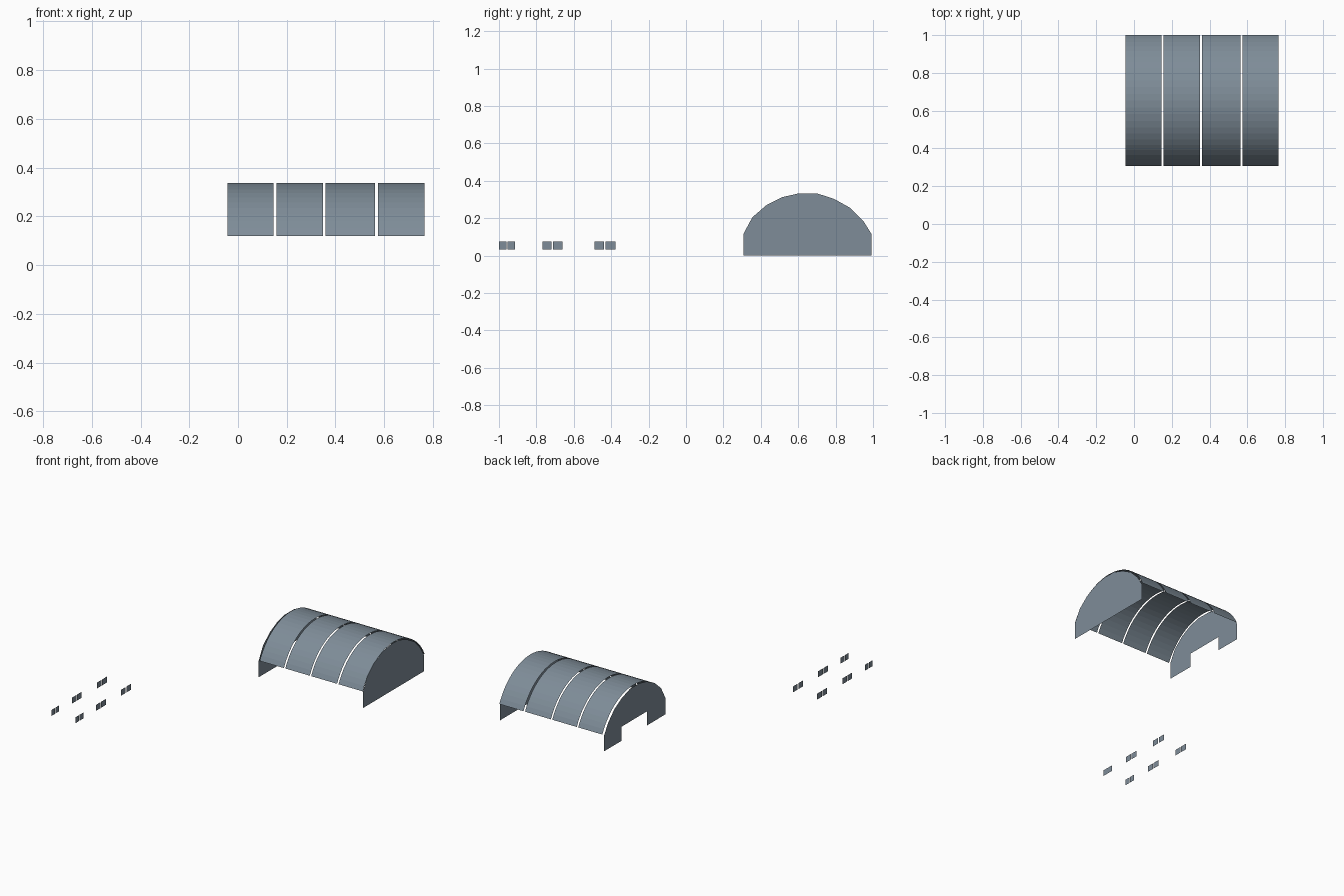
import bpy, math

if "Cube" in bpy.data.objects:
    bpy.data.objects.remove(bpy.data.objects["Cube"])

steel = bpy.data.materials.new("slate_grey")
steel.diffuse_color = (0.21, 0.265, 0.315, 1)
steel.use_nodes = True
steel.node_tree.nodes["Principled BSDF"].inputs["Base Color"].default_value = steel.diffuse_color


def make(name, verts, faces):
    mesh = bpy.data.meshes.new(name)
    mesh.from_pydata(verts, [], faces)
    mesh.materials.append(steel)
    mesh.update()
    obj = bpy.data.objects.new(name, mesh)
    bpy.context.collection.objects.link(obj)
    return obj


# Barrel roof: four thin curved sheets with narrow gaps
CY, HALF, EAVE, TOP = 0.653, 0.347, 0.119, 0.338
rise = TOP - EAVE
R = (HALF ** 2 + rise ** 2) / (2 * rise)
spread = math.asin(HALF / R)
N = 24
arc = []
for i in range(N + 1):
    a = -spread + 2 * spread * i / N
    arc.append((CY + R * math.sin(a), TOP - R + R * math.cos(a)))

for k, (x0, x1) in enumerate([(-0.044, 0.146), (0.157, 0.349), (0.36, 0.563), (0.575, 0.765)]):
    verts = [(x, y, z) for y, z in arc for x in (x0, x1)]
    faces = [(2 * i, 2 * i + 1, 2 * i + 3, 2 * i + 2) for i in range(N)]
    make(f"roof_panel_{k + 1}", verts, faces)

# End walls: coarser arch outline, the left one with a doorway
arch = [(0.992, 0.115), (0.949, 0.184), (0.88, 0.254), (0.794, 0.302), (0.703, 0.332),
        (0.60, 0.332), (0.516, 0.313), (0.43, 0.27), (0.355, 0.205), (0.308, 0.118)]
solid = [(0.308, 0), (0.992, 0)] + arch
make("back_wall", [(0.765, y, z) for y, z in solid], [tuple(range(len(solid)))])

door = [(0.308, 0), (0.513, 0), (0.513, 0.1), (0.80, 0.1), (0.80, 0), (0.992, 0)] + arch
make("door_wall", [(-0.053, y, z) for y, z in door], [tuple(reversed(range(len(door))))])

# Small window panes: pairs in two rows
pairs = [((-1.0, -0.959), (-0.955, -0.913)),
         ((-0.768, -0.718), (-0.712, -0.66)),
         ((-0.489, -0.438), (-0.431, -0.377))]
for r, x in enumerate((-0.765, -0.575)):
    for p, pair in enumerate(pairs):
        for s, (y0, y1) in enumerate(pair):
            quad = [(x, y0, 0.034), (x, y1, 0.034), (x, y1, 0.076), (x, y0, 0.076)]
            make(f"window_pane_{r + 1}_{p + 1}_{s + 1}", quad, [(0, 1, 2, 3)])
